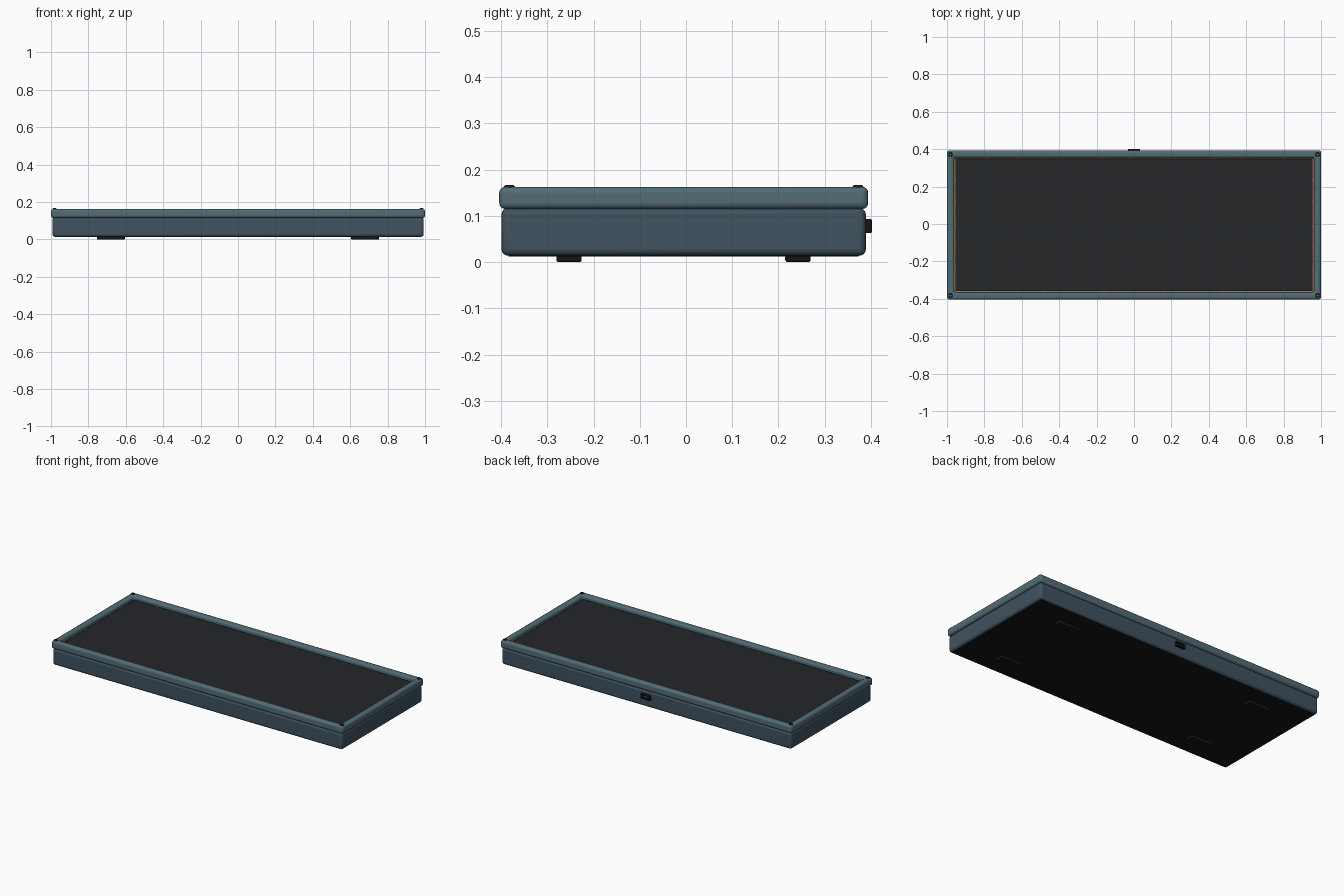
import bpy, bmesh, math
from mathutils import Matrix

if "Cube" in bpy.data.objects:
    bpy.data.objects.remove(bpy.data.objects["Cube"])

CY = -0.005  # case centre, offset by the port sticking out at the back


def material(name, r, g, b):
    m = bpy.data.materials.new(name)
    m.diffuse_color = (r, g, b, 1)
    m.use_nodes = True
    m.node_tree.nodes["Principled BSDF"].inputs["Base Color"].default_value = m.diffuse_color
    return m


SLATE = material("slate", 0.05, 0.085, 0.115)
SLATE_LIGHT = material("slate_light", 0.085, 0.15, 0.18)
DARK = material("dark", 0.018, 0.02, 0.023)
BLACK = material("black", 0.008, 0.008, 0.009)
BRASS = material("brass", 0.35, 0.22, 0.09)


def finish(name, bm, mat, bevel=0, segments=3):
    bmesh.ops.recalc_face_normals(bm, faces=bm.faces)
    mesh = bpy.data.meshes.new(name)
    bm.to_mesh(mesh)
    bm.free()
    ob = bpy.data.objects.new(name, mesh)
    bpy.context.collection.objects.link(ob)
    mesh.materials.append(mat)
    if bevel:
        mod = ob.modifiers.new("rounding", 'BEVEL')
        mod.width = bevel
        mod.segments = segments
        mod.limit_method = 'ANGLE'
    bpy.context.view_layer.objects.active = ob
    ob.select_set(True)
    bpy.ops.object.shade_smooth_by_angle(angle=math.radians(40))
    ob.select_set(False)
    return ob


def box(name, centre, size, mat, bevel=0, segments=3):
    bm = bmesh.new()
    bmesh.ops.create_cube(bm, size=1, matrix=Matrix.Translation(centre) @ Matrix.Diagonal((*size, 1)))
    return finish(name, bm, mat, bevel, segments)


def slab(name, hx, hy, z0, z1, mat, bevel=0, segments=3):
    return box(name, (0, CY, (z0 + z1) / 2), (2 * hx, 2 * hy, z1 - z0), mat, bevel, segments)


def frame(name, outer, inner, d0, d1, mat, bevel, place=Matrix(), segments=3):
    """Rectangular ring; outer and inner are half sizes, d0..d1 its depth."""
    bm = bmesh.new()
    rings = []
    for (hx, hy), d in ((outer, d0), (outer, d1), (inner, d1), (inner, d0)):
        rings.append([bm.verts.new(place @ Matrix.Translation((sx * hx, sy * hy, d)).to_translation())
                      for sx, sy in ((-1, -1), (1, -1), (1, 1), (-1, 1))])
    for k in range(4):
        a, b = rings[k], rings[(k + 1) % 4]
        for i in range(4):
            j = (i + 1) % 4
            bm.faces.new((a[i], a[j], b[j], b[i]))
    return finish(name, bm, mat, bevel, segments)


# Lower tray and dark base plate
slab("lower_case", 0.993, 0.394, 0.014, 0.117, SLATE, 0.014, 4)
slab("base_plate", 0.978, 0.379, 0.012, 0.02, BLACK, 0.002, 2)

# Rounded top bezel
frame("top_bezel", (1.0, 0.399), (0.962, 0.361), 0.115, 0.163, SLATE_LIGHT, 0.013,
      Matrix.Translation((0, CY, 0)), 4)

# Brass layer showing around the dark switch plate
slab("brass_plate", 0.964, 0.363, 0.116, 0.132, BRASS)
slab("switch_plate", 0.955, 0.354, 0.13, 0.142, DARK, 0.002, 2)

# Small brass mounting tabs around the plate
for s in (-1, 1):
    for i in range(6):
        box("mounting_tab_long", (-0.8 + 0.32 * i, CY + s * 0.357, 0.135), (0.02, 0.009, 0.008), BRASS)
    for i in range(5):
        box("mounting_tab_short", (s * 0.958, CY - 0.24 + 0.12 * i, 0.135), (0.009, 0.02, 0.008), BRASS)

# Corner screws with hex sockets
for sx in (-1, 1):
    for sy in (-1, 1):
        place = Matrix.Translation((sx * 0.981, CY + sy * 0.377, 0))
        bm = bmesh.new()
        profile = [(0.012, 0.155), (0.012, 0.163), (0.010, 0.166), (0.0055, 0.167)]
        rings = []
        for r, z in profile + [(0.005, 0.163)]:
            rings.append([bm.verts.new(place @ Matrix.Translation(
                (r * math.cos(a * math.tau / 18), r * math.sin(a * math.tau / 18), z)).to_translation())
                for a in range(18)])
        for a, b in zip(rings, rings[1:]):
            for i in range(18):
                j = (i + 1) % 18
                bm.faces.new((a[i], a[j], b[j], b[i]))
        bm.faces.new(rings[0])
        bm.faces.new(rings[-1])
        finish("corner_screw", bm, DARK)

# Rubber feet
for sx in (-1, 1):
    for y in (-0.253, 0.242):
        box("rubber_foot", (sx * 0.68, y, 0.008), (0.15, 0.055, 0.016), BLACK, 0.005, 3)

# Cable port on the back: collar, socket floor and contact tongue
back = Matrix.Translation((0, 0, 0.078)) @ Matrix.Rotation(math.radians(-90), 4, 'X')
frame("port_collar", (0.033, 0.0155), (0.023, 0.008), 0.38, 0.402, BLACK, 0.004, back)
box("port_floor", (0, 0.386, 0.078), (0.05, 0.01, 0.02), DARK)
box("port_tongue", (0, 0.393, 0.078), (0.032, 0.012, 0.004), SLATE_LIGHT)
